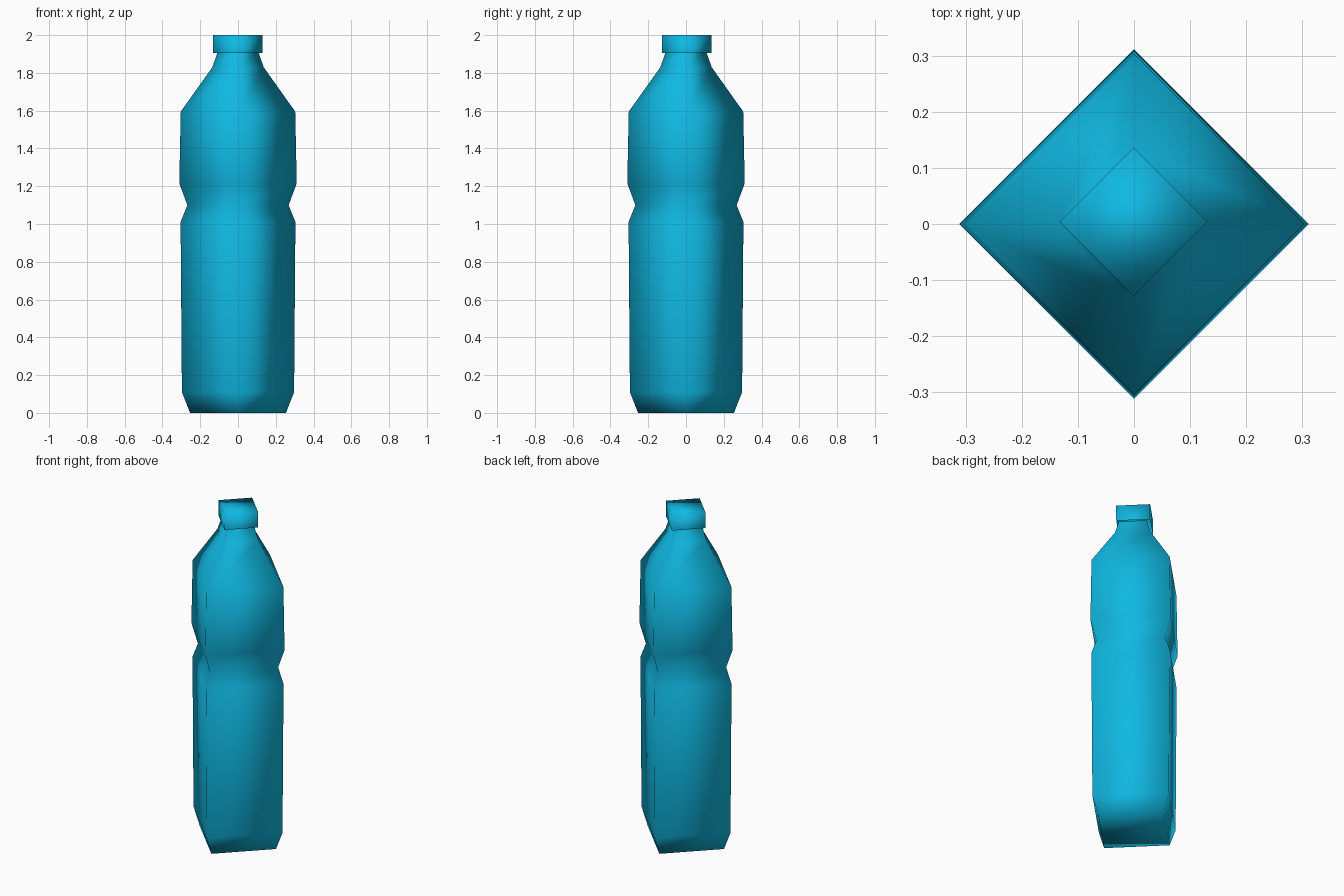
import bpy
import bmesh
from math import cos, sin, pi

SIDES = 4

cube = bpy.data.objects.get("Cube")
if cube:
    bpy.data.objects.remove(cube, do_unlink=True)

# Single plastic colour
plastic = bpy.data.materials.new("blue plastic")
plastic.use_nodes = True
colour = (0.005, 0.48, 0.76, 1.0)
plastic.diffuse_color = colour
plastic.node_tree.nodes["Principled BSDF"].inputs["Base Color"].default_value = colour


def turned_part(name, profile, centre=(0, 0), close_bottom=False, close_top=False):
    """Sweep a (radius, height) profile around z with a corner on each axis."""
    bm = bmesh.new()
    rings = []
    for radius, z in profile:
        rings.append([bm.verts.new((centre[0] + radius * cos(2 * pi * i / SIDES),
                                    centre[1] + radius * sin(2 * pi * i / SIDES), z))
                      for i in range(SIDES)])
    for low, high in zip(rings, rings[1:]):
        for i in range(SIDES):
            j = (i + 1) % SIDES
            bm.faces.new((low[i], low[j], high[j], high[i]))
    if close_bottom:
        bm.faces.new(rings[0][::-1])
    if close_top:
        bm.faces.new(rings[-1])
    for face in bm.faces:
        face.smooth = True
    mesh = bpy.data.meshes.new(name)
    bm.to_mesh(mesh)
    bm.free()
    mesh.materials.append(plastic)
    obj = bpy.data.objects.new(name, mesh)
    bpy.context.collection.objects.link(obj)
    return obj


# Bottle body: chamfered base, pinched waist, sloping shoulder, short neck
turned_part("bottle_body", [
    (0.254, 0.0), (0.297, 0.11), (0.304, 1.01), (0.268, 1.10),
    (0.311, 1.215), (0.303, 1.595), (0.136, 1.83), (0.108, 1.91),
], close_bottom=True)

# Screw cap, a hollow cup over the neck
turned_part("cap", [(0.131, 1.905), (0.132, 2.0)],
            centre=(-0.001, 0.004), close_top=True)
